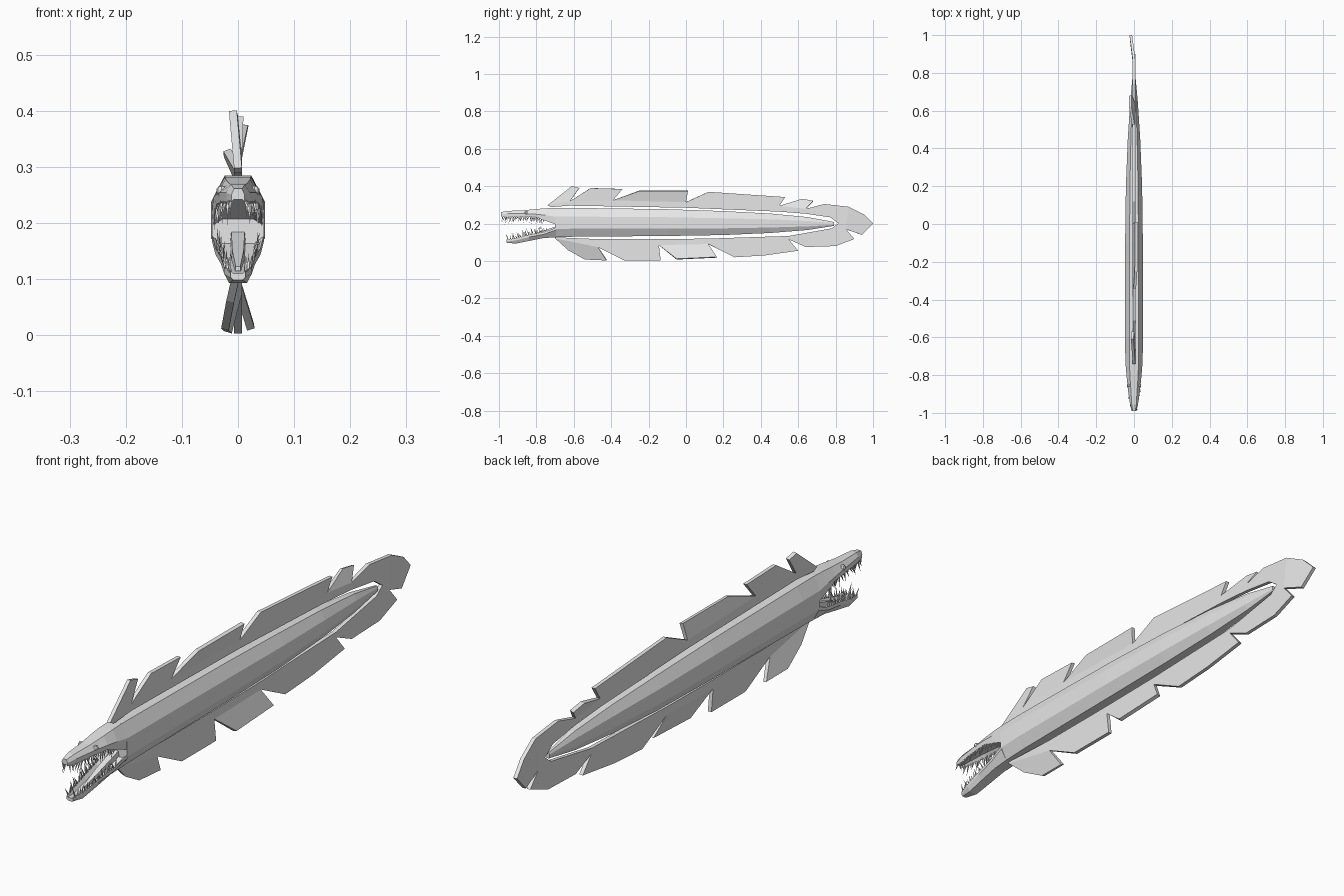
import bpy, bmesh, math, random
from mathutils import Vector

if "Cube" in bpy.data.objects:
    bpy.data.objects.remove(bpy.data.objects["Cube"])

random.seed(4)
grey = bpy.data.materials.new("pale_grey")
grey.diffuse_color = (0.8, 0.8, 0.8, 1)
grey.use_nodes = True
grey.node_tree.nodes["Principled BSDF"].inputs["Base Color"].default_value = grey.diffuse_color


def finish(name, bm):
    bmesh.ops.recalc_face_normals(bm, faces=bm.faces)
    mesh = bpy.data.meshes.new(name)
    bm.to_mesh(mesh)
    bm.free()
    mesh.materials.append(grey)
    ob = bpy.data.objects.new(name, mesh)
    bpy.context.collection.objects.link(ob)
    return ob


def loft(name, sections):
    """sections: (y, half outline of (x, z) points), mirrored across x = 0"""
    bm = bmesh.new()
    rings = []
    for y, half in sections:
        outline = half + [(-x, z) for x, z in reversed(half)]
        rings.append([bm.verts.new((x, y, z)) for x, z in outline])
    n = len(rings[0])
    for a, b in zip(rings, rings[1:]):
        for i in range(n):
            j = (i + 1) % n
            bm.faces.new((a[i], a[j], b[j], b[i]))
    bm.faces.new(rings[0])
    bm.faces.new(rings[-1])
    return finish(name, bm)


# Long eight-sided body: y, half width, top, bottom
body = []
for y, w, t, b in [(-.70, .046, .284, .127), (-.60, .048, .284, .130), (-.1, .047, .277, .134),
                   (.2, .043, .267, .139), (.45, .033, .254, .150), (.65, .020, .235, .166),
                   (.79, .007, .209, .188)]:
    h = t - b
    body.append((y, [(w * .5, t), (w, t - h * .3), (w, b + h * .28), (w * .5, b)]))
loft("body", body)

# Upper jaw: y, top half width, top, side half width, side height, lip height, palate height
UPPER = [(-.695, .023, .284, .046, .237, .195, .205), (-.75, .023, .282, .044, .245, .215, .225),
         (-.80, .022, .278, .040, .25, .234, .245), (-.87, .017, .271, .033, .254, .236, .248),
         (-.955, .012, .268, .021, .254, .234, .244), (-.99, .007, .261, .012, .25, .238, .242)]
loft("upper_jaw", [(y, [(wt, zt), (w, zm), (w * .95, zl), (w * .6, zp)])
                   for y, wt, zt, w, zm, zl, zp in UPPER])

# Lower jaw: y, bottom half width, bottom, side half width, lip height, floor height
LOWER = [(-.695, .023, .127, .046, .178, .165), (-.76, .021, .123, .040, .155, .138),
         (-.84, .019, .107, .031, .140, .120), (-.91, .016, .093, .025, .122, .106),
         (-.96, .008, .098, .013, .115, .110)]
loft("lower_jaw", [(y, [(w * .65, f), (w, l), (w, l - .012), (wb, b)])
                   for y, wb, b, w, l, f in LOWER])

# Tongue
loft("tongue", [(-.695, [(.012, .185), (.014, .165)]), (-.80, [(.010, .150), (.012, .135)]),
                (-.88, [(.004, .122), (.005, .114)])])


def lerp_rows(rows, y, col):
    for a, b in zip(rows, rows[1:]):
        if b[0] <= y <= a[0]:
            k = (y - a[0]) / (b[0] - a[0])
            return a[col] + (b[col] - a[col]) * k
    return rows[-1][col]


def spike(bm, root, tip, r):
    """Thin four-sided needle"""
    root, tip = Vector(root), Vector(tip)
    d = (tip - root).normalized()
    u = d.orthogonal().normalized()
    v = d.cross(u)
    ring = [bm.verts.new(root + r * (u * math.cos(a) + v * math.sin(a)))
            for a in (0, math.pi / 2, math.pi, math.pi * 1.5)]
    end = bm.verts.new(tip)
    for i in range(4):
        bm.faces.new((ring[i], ring[(i + 1) % 4], end))
    bm.faces.new(ring)


# Needle teeth along both lips
def teeth(name, rows, wcol, zcol, y0, y1, count, direction):
    bm = bmesh.new()
    for i in range(count):
        k = i / (count - 1)
        y = y0 + (y1 - y0) * k
        for s in (-1, 1):
            w = lerp_rows(rows, y, wcol) * .88
            z = lerp_rows(rows, y, zcol) - direction * .003
            length = random.uniform(.02, .042)
            out = random.uniform(-.004, .008)
            lean = random.uniform(-.018, .008)
            spike(bm, (s * w, y, z), (s * (w + out), y + lean, z + direction * length), .0035)
    return finish(name, bm)


teeth("upper_teeth", UPPER, 3, 5, -.76, -.98, 20, -1)
teeth("lower_teeth", LOWER, 3, 4, -.75, -.95, 19, 1)

# Eyes
bm = bmesh.new()
for s in (-1, 1):
    res = bmesh.ops.create_uvsphere(bm, u_segments=8, v_segments=5, radius=.010)
    bmesh.ops.translate(bm, verts=res["verts"], vec=(s * .029, -.855, .257))
finish("eyes", bm)

# Ragged fin: lobes are (start notch, tips, end notch, sideways lean)
LOBES = [((-.74, .298), [(-.61, .40), (-.57, .39)], (-.62, .32), -.12),
         ((-.62, .32), [(-.51, .39), (-.34, .385)], (-.39, .325), .04),
         ((-.39, .325), [(-.25, .375), (.01, .375)], (0, .315), .2),
         ((0, .315), [(.12, .37), (.53, .342)], (.50, .295), 0),
         ((.50, .295), [(.62, .33), (.68, .32)], (.64, .278), -.4),
         ((.87, .29), [(.95, .25), (1, .2), (.94, .14)], (.855, .17), -.12),
         ((.855, .17), [(.90, .118), (.80, .08), (.64, .075)], (.55, .115), 0),
         ((.55, .115), [(.60, .055), (.42, .03), (.26, .02)], (.12, .09), 0),
         ((.12, .09), [(.165, .02), (-.05, .01)], (-.145, .085), .3),
         ((-.145, .085), [(-.135, .003), (-.33, .003)], (-.47, .075), 0),
         ((-.47, .075), [(-.425, .005), (-.54, .01), (-.63, .06)], (-.70, .122), -.3)]
# Flat strips that carry the lobes and follow the body
TOP = [((-.74, .298), (-.72, .289)), ((-.62, .32), (-.62, .296)), ((-.39, .325), (-.39, .292)),
       ((0, .315), (0, .285)), ((.50, .295), (.50, .264)), ((.64, .278), (.64, .253))]
BOTTOM = [((.855, .17), (.78, .175)), ((.55, .115), (.55, .134)), ((.12, .09), (.12, .120)),
          ((-.145, .085), (-.145, .117)), ((-.47, .075), (-.47, .117)), ((-.70, .122), (-.70, .127))]
TAIL = [(.64, .278), (.74, .305), (.87, .29), (.855, .17), (.78, .175), (.815, .202),
        (.77, .234), (.64, .253)]

bm = bmesh.new()
cache = {}


def vert(p, x=0):
    key = (round(x, 4), p)
    if key not in cache:
        cache[key] = bm.verts.new((x, p[0], p[1]))
    return cache[key]


for strip in (TOP, BOTTOM):
    for (a, ia), (b, ib) in zip(strip, strip[1:]):
        bm.faces.new([vert(p) for p in (a, b, ib, ia)])
bm.faces.new([vert(p) for p in TAIL])
for a, tips, b, lean in LOBES:
    va, vb = Vector(a), Vector(b)
    d = (vb - va).normalized()
    pts = [vert(a)]
    for t in tips:
        off = Vector(t) - va
        pts.append(vert(t, lean * abs(d.x * off.y - d.y * off.x)))
    pts.append(vert(b))
    bm.faces.new(pts)
bmesh.ops.triangulate(bm, faces=bm.faces, ngon_method='EAR_CLIP')
fin = finish("fin", bm)
solid = fin.modifiers.new("thickness", 'SOLIDIFY')
solid.thickness = .014
solid.offset = 0
